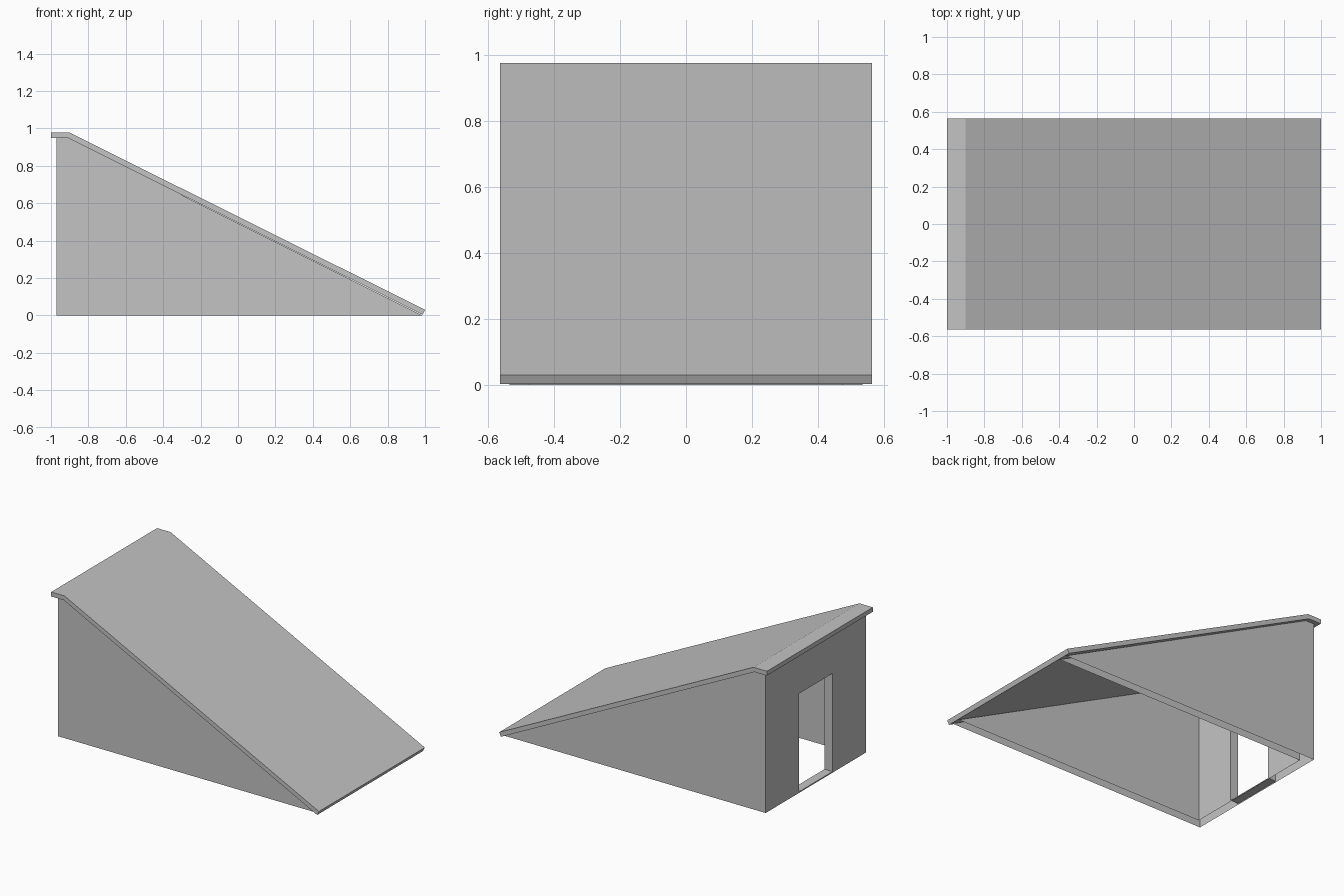
import bpy, bmesh
from mathutils import Vector

cube = bpy.data.objects.get("Cube")
if cube:
    bpy.data.objects.remove(cube, do_unlink=True)

grey = bpy.data.materials.new("plain_grey")
grey.use_nodes = True
colour = (0.55, 0.55, 0.55, 1)
grey.diffuse_color = colour
grey.node_tree.nodes["Principled BSDF"].inputs["Base Color"].default_value = colour

HALF_ROOF, HALF_WALL, THICK = 0.565, 0.535, 0.06
BACK, KINK, TIP, EAVE = -0.97, -0.907, 0.985, 0.947
DOOR_HALF, SILL, LINTEL = 0.177, 0.008, 0.67


def finish(bm, name):
    bmesh.ops.remove_doubles(bm, verts=bm.verts, dist=0.0001)
    mesh = bpy.data.meshes.new(name)
    bm.to_mesh(mesh)
    bm.free()
    mesh.materials.append(grey)
    obj = bpy.data.objects.new(name, mesh)
    bpy.context.collection.objects.link(obj)
    return obj


def add_face(bm, points, facing):
    """Add a polygon whose normal points the given way."""
    face = bm.faces.new([bm.verts.new(p) for p in points])
    face.normal_update()
    if face.normal.dot(Vector(facing)) < 0:
        face.normal_flip()
    return face


# Roof: bent slab extruded across the width
profile = [(-1, EAVE), (-1, 0.977), (-0.9, 0.977), (1, 0.03), (0.987, 0.003), (KINK, EAVE)]
bm = bmesh.new()
cap = add_face(bm, [(x, -HALF_ROOF, z) for x, z in profile], (0, -1, 0))
extruded = bmesh.ops.extrude_face_region(bm, geom=[cap], use_keep_orig=True)["geom"]
bmesh.ops.translate(bm, vec=(0, 2 * HALF_ROOF, 0),
                    verts=[v for v in extruded if isinstance(v, bmesh.types.BMVert)])
bmesh.ops.recalc_face_normals(bm, faces=bm.faces)
finish(bm, "roof")

# Side walls: outer and inner sheets, open at the bottom
for side, name in ((-1, "front_wall"), (1, "rear_wall")):
    bm = bmesh.new()
    for inset, sign in ((0, 1), (THICK, -1)):
        start = BACK + inset
        y = side * (HALF_WALL - inset)
        outline = [(start, 0), (TIP, 0), (KINK, EAVE), (start, EAVE)]
        add_face(bm, [(x, y, z) for x, z in outline], (0, side * sign, 0))
    finish(bm, name)

# Door wall: outer and inner sheets around the opening
bm = bmesh.new()
for inset, sign in ((0, -1), (THICK, 1)):
    x, edge = BACK + inset, HALF_WALL - inset
    ys = [-edge, -DOOR_HALF, DOOR_HALF, edge]
    zs = [0, SILL, LINTEL, EAVE]
    for i in range(3):
        for j in range(3):
            if (i, j) != (1, 1):
                add_face(bm, [(x, ys[i], zs[j]), (x, ys[i + 1], zs[j]),
                              (x, ys[i + 1], zs[j + 1]), (x, ys[i], zs[j + 1])], (sign, 0, 0))
finish(bm, "door_wall")

# Door reveal: jambs, sill and lintel
bm = bmesh.new()
corners = [(-DOOR_HALF, SILL), (DOOR_HALF, SILL), (DOOR_HALF, LINTEL), (-DOOR_HALF, LINTEL)]
for k, (y0, z0) in enumerate(corners):
    y1, z1 = corners[(k + 1) % 4]
    inward = (0, -(y0 + y1), SILL + LINTEL - z0 - z1)
    add_face(bm, [(BACK, y0, z0), (BACK, y1, z1),
                  (BACK + THICK, y1, z1), (BACK + THICK, y0, z0)], inward)
finish(bm, "door_reveal")
